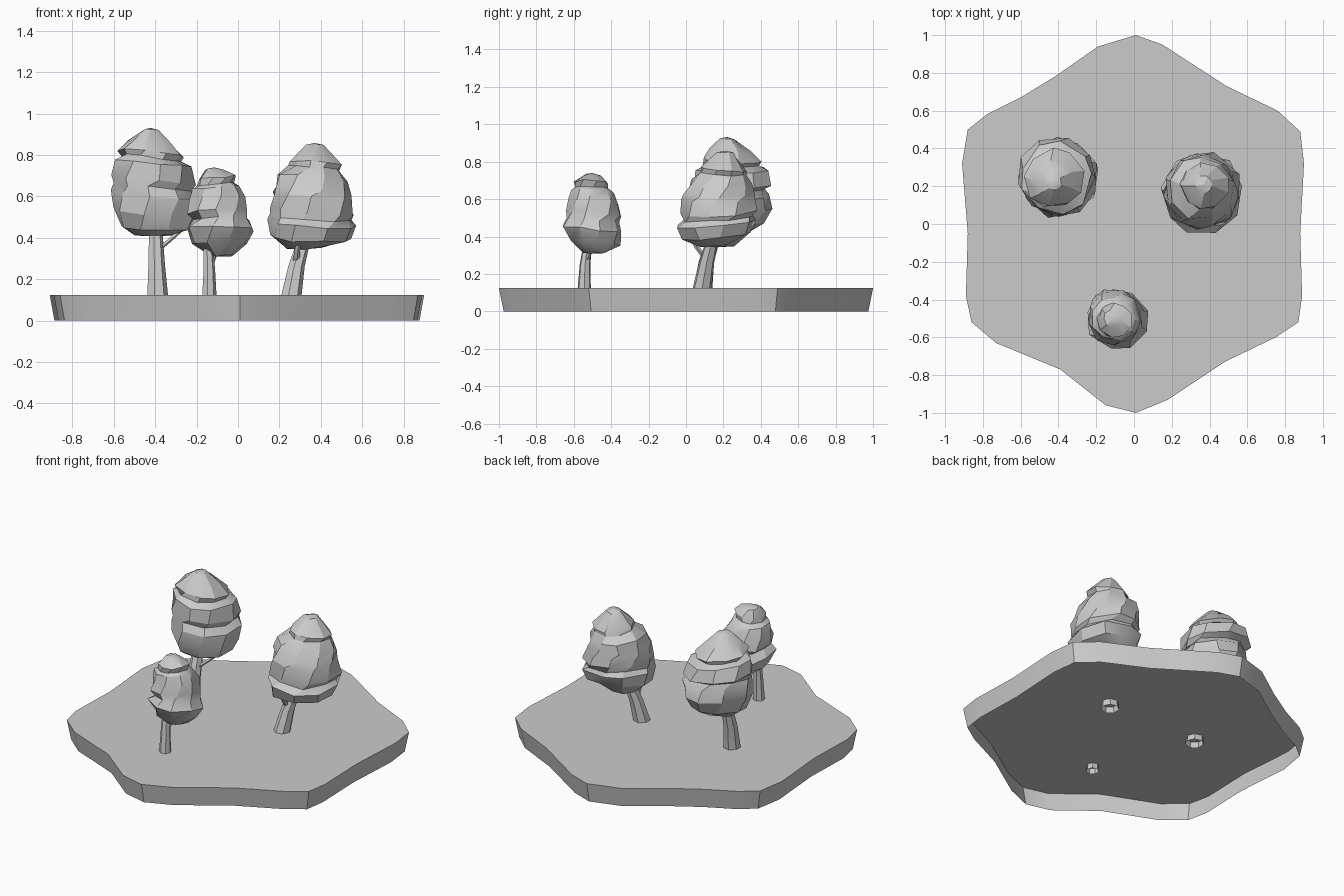
import bpy, bmesh, math, random
from mathutils import Vector


def finish(bm, name, smooth=True):
    bmesh.ops.recalc_face_normals(bm, faces=bm.faces)
    mesh = bpy.data.meshes.new(name)
    bm.to_mesh(mesh)
    bm.free()
    ob = bpy.data.objects.new(name, mesh)
    bpy.context.collection.objects.link(ob)
    if smooth:
        bpy.ops.object.select_all(action='DESELECT')
        bpy.context.view_layer.objects.active = ob
        ob.select_set(True)
        bpy.ops.object.shade_smooth_by_angle(angle=math.radians(28))
    return ob


def bridge(bm, rings):
    for a, b in zip(rings, rings[1:]):
        n = len(a)
        for i in range(n):
            j = (i + 1) % n
            bm.faces.new((a[i], a[j], b[j], b[i]))


# Ground tile: lobed hexagonal top with a tapering skirt, open underneath
OUTLINE = [(0.01, 1), (0.15, 0.95), (0.32, 0.84), (0.49, 0.73), (0.76, 0.60), (0.88, 0.49),
           (0.90, 0.32), (0.88, -0.05), (0.89, -0.38), (0.87, -0.52), (0.75, -0.60),
           (0.48, -0.73), (0.18, -0.93), (0.01, -1), (-0.15, -0.96), (-0.39, -0.77),
           (-0.73, -0.63), (-0.86, -0.52), (-0.89, -0.38), (-0.88, -0.05), (-0.91, 0.32),
           (-0.88, 0.50), (-0.78, 0.58), (-0.60, 0.67), (-0.42, 0.78), (-0.19, 0.94)]
bm = bmesh.new()
top = [bm.verts.new((x, y, 0.125)) for x, y in OUTLINE]
low = [bm.verts.new((x * 0.975, y * 0.975, 0.0)) for x, y in OUTLINE]
bridge(bm, [low, top])
bm.faces.new(top[::-1])
finish(bm, "ground_tile")


# Trunks and branches: open-ended tapered tubes along a path of (x, y, z, radius)
def tube(name, path, sides=7):
    bm = bmesh.new()
    rings = []
    for x, y, z, r in path:
        rings.append([bm.verts.new((x + r * math.cos(math.tau * i / sides),
                                    y + r * math.sin(math.tau * i / sides), z))
                      for i in range(sides)])
    bridge(bm, rings)
    finish(bm, name)


# Canopies: stacked leaf layers (z, centre x, centre y, radius), tilted and roughened
def canopy(name, layers, seed, sides=9):
    rnd = random.Random(seed)
    bm = bmesh.new()
    rings = []
    heading = rnd.uniform(0, math.tau)
    for k, (z, cx, cy, r) in enumerate(layers):
        heading += 0.25
        slope = 0.0 if k in (0, len(layers) - 1) else 0.07
        ring = []
        for i in range(sides):
            a = math.tau * (i + rnd.uniform(-0.15, 0.15)) / sides + 0.12 * k
            q = r * rnd.uniform(0.95, 1.08)
            ring.append(bm.verts.new((cx + q * math.cos(a), cy + q * math.sin(a),
                                      z + slope * r * math.cos(a - heading) * 1.6
                                      + rnd.uniform(-0.006, 0.006))))
        rings.append(ring)
    bridge(bm, rings)
    for ring, z_off in ((rings[0], -0.005), (rings[-1], 0.012)):
        mid = sum((v.co for v in ring), Vector()) / sides
        tip = bm.verts.new(mid + Vector((0, 0, z_off)))
        for i in range(sides):
            bm.faces.new((ring[i], ring[(i + 1) % sides], tip))
    finish(bm, name)


# Left tree
tube("left_trunk", [(-0.39, 0.085, 0.09, 0.055), (-0.395, 0.11, 0.27, 0.042),
                    (-0.40, 0.17, 0.46, 0.033)])
tube("left_branch", [(-0.39, 0.13, 0.34, 0.018), (-0.33, 0.16, 0.39, 0.016),
                     (-0.25, 0.20, 0.46, 0.013)], 5)
canopy("left_canopy", [(0.415, -0.40, 0.22, 0.10), (0.45, -0.40, 0.24, 0.165),
                       (0.53, -0.405, 0.245, 0.205), (0.61, -0.40, 0.245, 0.20),
                       (0.65, -0.41, 0.245, 0.185), (0.68, -0.41, 0.25, 0.205),
                       (0.76, -0.41, 0.245, 0.185), (0.785, -0.42, 0.24, 0.145),
                       (0.81, -0.42, 0.24, 0.155), (0.86, -0.425, 0.23, 0.11),
                       (0.92, -0.425, 0.22, 0.04)], 3)

# Right tree
tube("right_trunk", [(0.25, 0.08, 0.09, 0.054), (0.28, 0.11, 0.26, 0.042),
                     (0.32, 0.145, 0.40, 0.033)])
tube("right_branch", [(0.28, 0.10, 0.29, 0.018), (0.285, 0.06, 0.34, 0.015),
                      (0.30, 0.03, 0.41, 0.013)], 5)
canopy("right_canopy", [(0.35, 0.32, 0.17, 0.09), (0.40, 0.35, 0.165, 0.19),
                        (0.47, 0.355, 0.165, 0.215), (0.50, 0.36, 0.17, 0.195),
                        (0.53, 0.36, 0.175, 0.205), (0.60, 0.36, 0.175, 0.195),
                        (0.63, 0.36, 0.18, 0.185), (0.69, 0.36, 0.19, 0.165),
                        (0.735, 0.37, 0.20, 0.12), (0.76, 0.375, 0.20, 0.125),
                        (0.845, 0.37, 0.21, 0.045)], 8)

# Front tree
tube("front_trunk", [(-0.14, -0.545, 0.09, 0.038), (-0.14, -0.54, 0.25, 0.029),
                     (-0.145, -0.525, 0.36, 0.024)])
tube("front_branch", [(-0.135, -0.535, 0.26, 0.014), (-0.115, -0.515, 0.31, 0.012),
                      (-0.09, -0.49, 0.36, 0.01)], 5)
canopy("front_canopy", [(0.315, -0.08, -0.49, 0.06), (0.37, -0.09, -0.49, 0.135),
                        (0.44, -0.09, -0.50, 0.163), (0.49, -0.085, -0.50, 0.135),
                        (0.52, -0.10, -0.49, 0.15), (0.59, -0.10, -0.49, 0.135),
                        (0.64, -0.11, -0.50, 0.11), (0.66, -0.11, -0.51, 0.09),
                        (0.69, -0.10, -0.51, 0.092), (0.73, -0.115, -0.50, 0.045)], 5)
